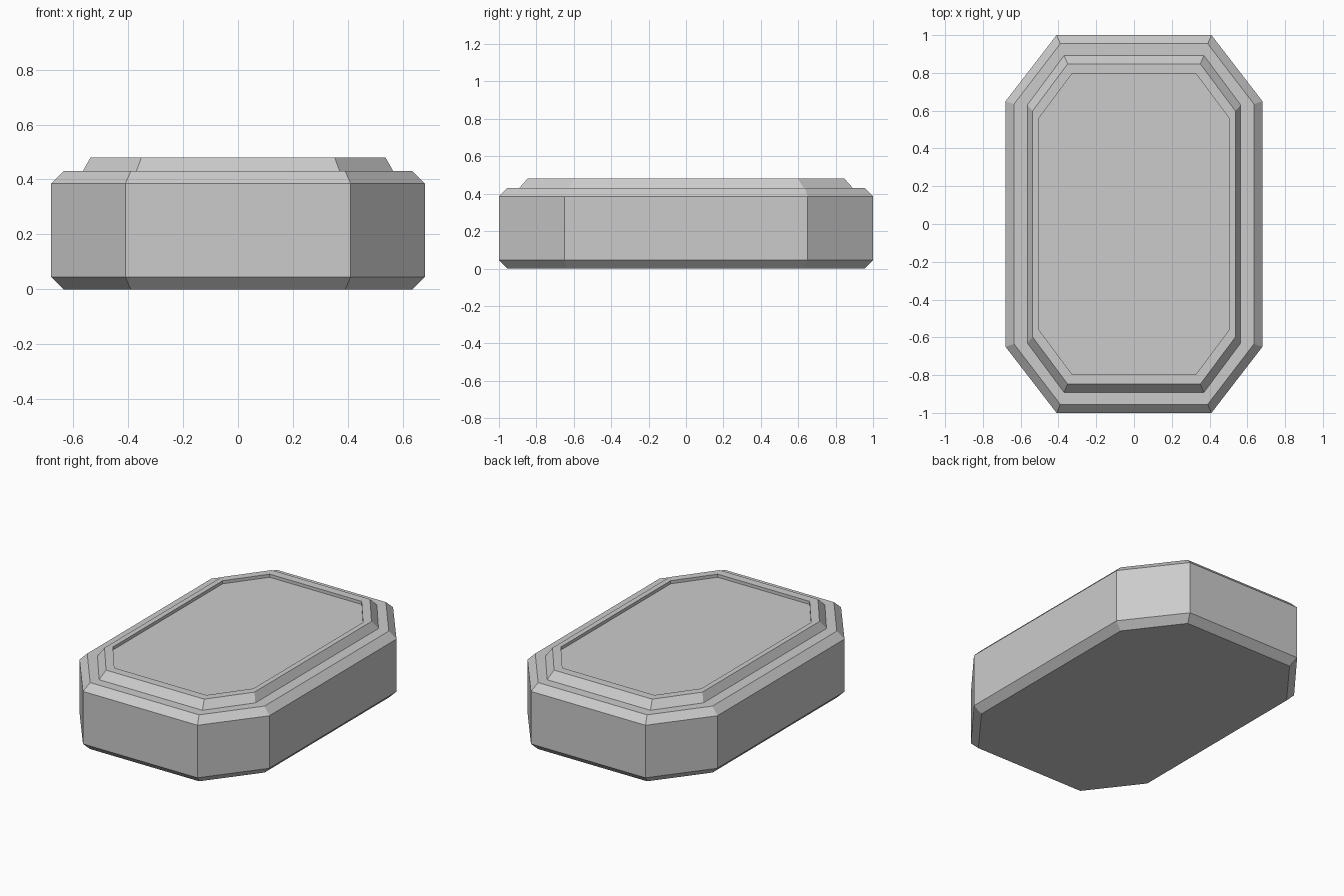
import bpy, bmesh

if "Cube" in bpy.data.objects:
    bpy.data.objects.remove(bpy.data.objects["Cube"])


def octagon(hx, hy, cx, cy):
    """Cut-corner rectangle: hx, hy half sizes; cx, cy where the cuts start."""
    quarter = [(hx, cy), (cx, hy)]
    pts = quarter + [(-x, y) for x, y in reversed(quarter)]
    return pts + [(-x, -y) for x, y in pts]


def loft(name, rings):
    """Skin stacked octagon rings (outline, scale, z) and cap both ends."""
    bm = bmesh.new()
    loops = [[bm.verts.new((x * s, y * s, z)) for x, y in octagon(*outline)]
             for outline, s, z in rings]
    for a, b in zip(loops, loops[1:]):
        for i in range(8):
            j = (i + 1) % 8
            bm.faces.new((a[i], a[j], b[j], b[i]))
    bm.faces.new(loops[0][::-1])
    bm.faces.new(loops[-1])
    bmesh.ops.recalc_face_normals(bm, faces=bm.faces)
    mesh = bpy.data.meshes.new(name)
    bm.to_mesh(mesh)
    bm.free()
    obj = bpy.data.objects.new(name, mesh)
    bpy.context.collection.objects.link(obj)
    return obj


# Chamfered body
full = (0.68, 1.0, 0.41, 0.65)
inset = (0.635, 0.955, 0.39, 0.635)
loft("body", [(inset, 1, 0), (full, 1, 0.045), (full, 1, 0.385), (inset, 1, 0.43)])

# Tapered top frame with a shallow recessed face
frame = (0.565, 0.892, 0.37, 0.63)
loft("top_frame", [(frame, 1, 0.425), (frame, 1, 0.43), (frame, 0.95, 0.48),
                   (frame, 0.89, 0.48), (frame, 0.89, 0.46)])
